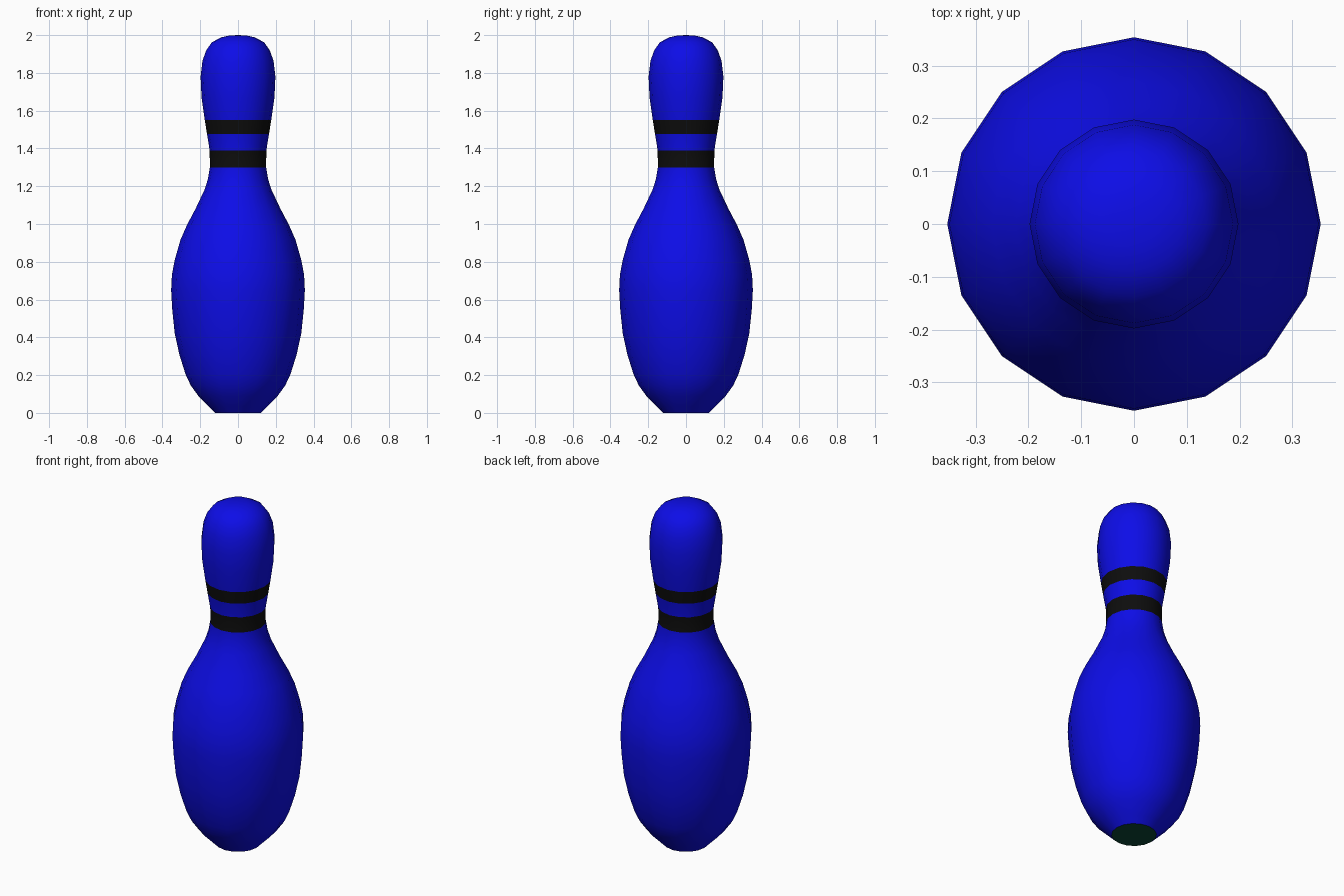
import bpy, bmesh, math

if "Cube" in bpy.data.objects:
    bpy.data.objects.remove(bpy.data.objects["Cube"])

SIDES = 16
# (radius, height) from base to crown
PROFILE = [(.12, 0), (.155, .035), (.21, .09), (.25, .145), (.278, .205),
           (.31, .307), (.335, .42), (.348, .545), (.354, .65), (.35, .73),
           (.335, .81), (.305, .915), (.27, .995), (.225, 1.08), (.178, 1.18),
           (.16, 1.235), (.149, 1.30), (.15, 1.39), (.164, 1.476), (.176, 1.55),
           (.193, 1.67), (.198, 1.78), (.188, 1.865), (.168, 1.92),
           (.138, 1.962), (.09, 1.988), (.045, 1.998)]
STRIPES = [(1.30, 1.39), (1.476, 1.55)]


def material(name, color):
    m = bpy.data.materials.new(name)
    m.diffuse_color = (*color, 1)
    m.use_nodes = True
    m.node_tree.nodes["Principled BSDF"].inputs["Base Color"].default_value = m.diffuse_color
    return m


mats = [material("blue", (.004, .004, .8)),
        material("black", (.004, .004, .004)),
        material("dark green", (.003, .06, .035))]

# Lathe the body
bm = bmesh.new()
rings = []
for r, z in PROFILE:
    rings.append([bm.verts.new((r * math.cos(2 * math.pi * i / SIDES),
                                r * math.sin(2 * math.pi * i / SIDES), z))
                  for i in range(SIDES)])
for a, b in zip(rings, rings[1:]):
    for i in range(SIDES):
        j = (i + 1) % SIDES
        bm.faces.new((a[i], a[j], b[j], b[i]))

# Rounded crown and flat base
top = bm.verts.new((0, 0, 2))
for i in range(SIDES):
    bm.faces.new((rings[-1][i], rings[-1][(i + 1) % SIDES], top))
base = bm.faces.new(rings[0][::-1])

# Neck stripes by height, green underside
for f in bm.faces:
    z = f.calc_center_median().z
    f.smooth = True
    if any(lo < z < hi for lo, hi in STRIPES):
        f.material_index = 1
base.material_index = 2
base.smooth = False
for e in base.edges:
    e.smooth = False

mesh = bpy.data.meshes.new("bowling_pin")
bm.to_mesh(mesh)
bm.free()
for m in mats:
    mesh.materials.append(m)
pin = bpy.data.objects.new("bowling_pin", mesh)
bpy.context.collection.objects.link(pin)
